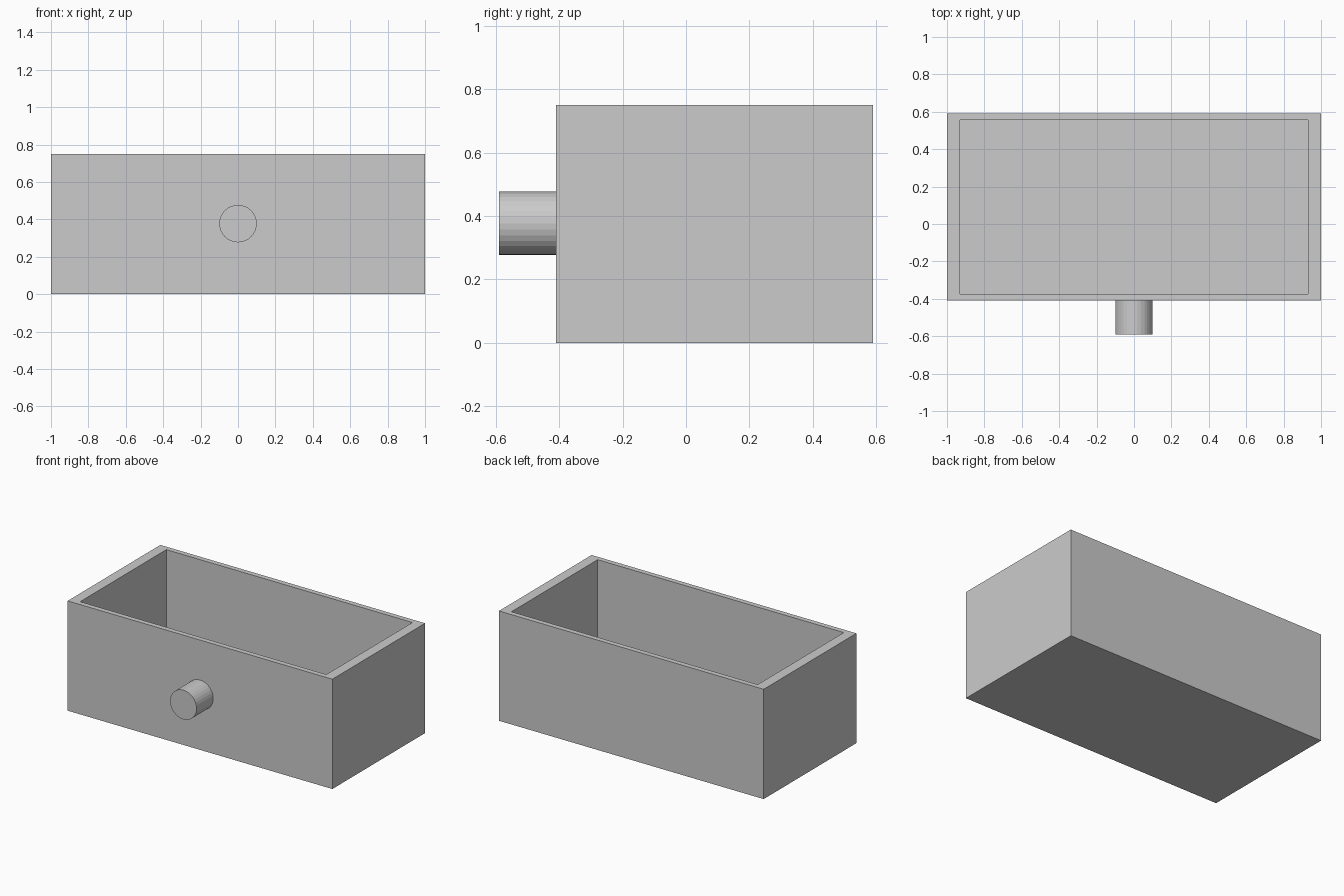
import bpy, bmesh
from math import pi
from mathutils import Matrix, Vector

if "Cube" in bpy.data.objects:
    bpy.data.objects.remove(bpy.data.objects["Cube"])

WIDTH, DEPTH, HEIGHT = 2.0, 1.0, 0.75
FRONT_Y = -0.41
FLOOR = 0.05
INNER = 0.93  # opening size relative to the outside


def add_object(name, bm):
    mesh = bpy.data.meshes.new(name)
    bm.to_mesh(mesh)
    bm.free()
    obj = bpy.data.objects.new(name, mesh)
    bpy.context.collection.objects.link(obj)
    return obj


# Drawer box: a block whose top is inset and pushed down to the floor
bm = bmesh.new()
center = Vector((0, FRONT_Y + DEPTH / 2, HEIGHT / 2))
bmesh.ops.create_cube(bm, size=1, matrix=Matrix.Translation(center)
                      @ Matrix.Diagonal((WIDTH, DEPTH, HEIGHT, 1)))
bm.normal_update()
top = max(bm.faces, key=lambda f: f.calc_center_median().z)
bmesh.ops.inset_individual(bm, faces=[top], thickness=0.02)
for v in top.verts:
    v.co.x = (1 if v.co.x > 0 else -1) * WIDTH / 2 * INNER
    v.co.y = center.y + (1 if v.co.y > center.y else -1) * DEPTH / 2 * INNER
cavity = bmesh.ops.extrude_discrete_faces(bm, faces=[top])["faces"][0]
for v in cavity.verts:
    v.co.z = FLOOR
bmesh.ops.recalc_face_normals(bm, faces=bm.faces)
add_object("drawer_box", bm)

# Round knob on the front
bm = bmesh.new()
knob_front, knob_back = -0.59, FRONT_Y + 0.01
bmesh.ops.create_cone(bm, cap_ends=True, segments=32, radius1=0.1, radius2=0.1,
                      depth=knob_back - knob_front,
                      matrix=Matrix.Translation((0, (knob_front + knob_back) / 2, 0.377))
                      @ Matrix.Rotation(pi / 2, 4, 'X'))
add_object("knob", bm)
